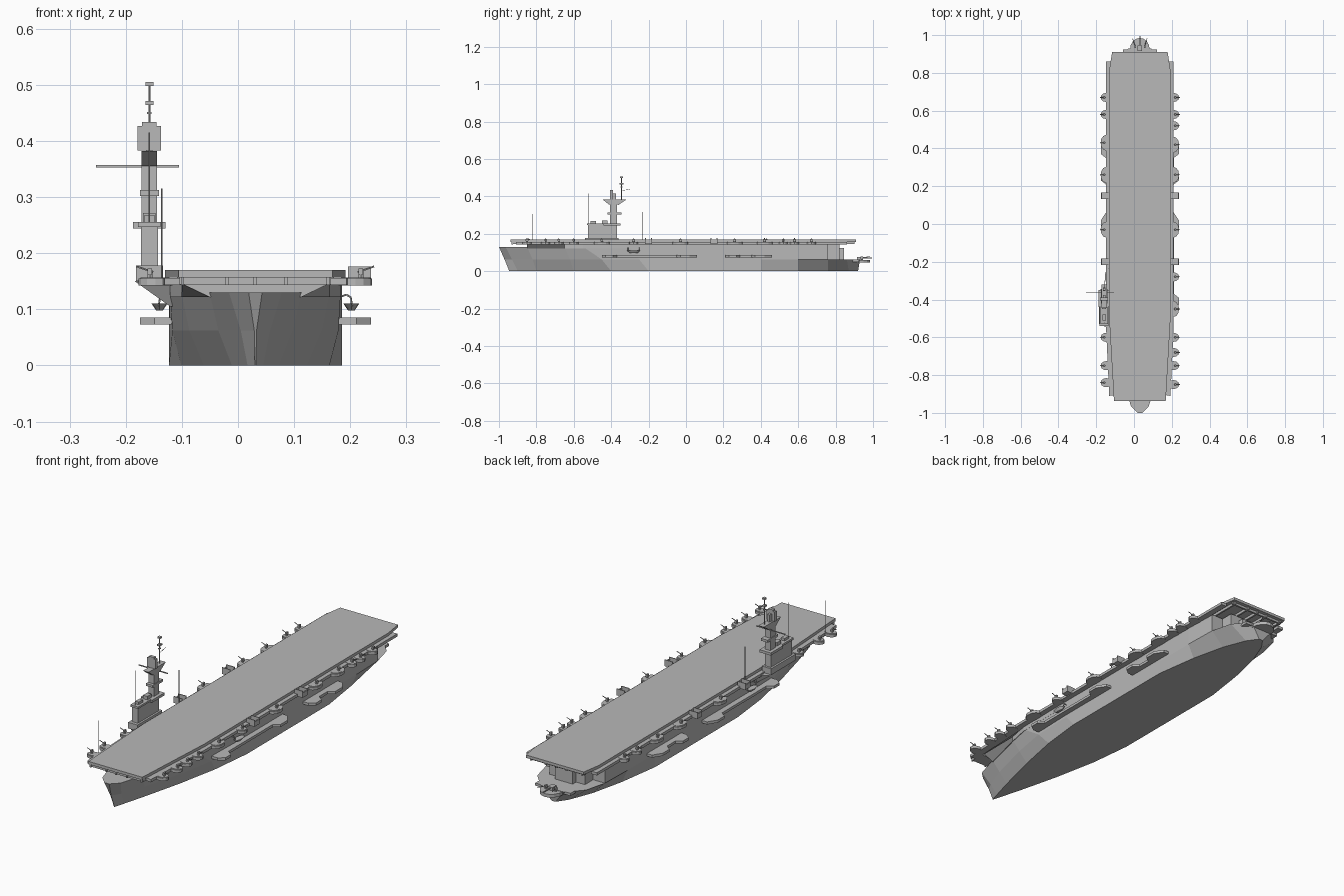
import bpy, bmesh, math
from mathutils import Vector, Matrix

cube = bpy.data.objects.get("Cube")
if cube:
    bpy.data.objects.remove(cube, do_unlink=True)

CENTRE = 0.031      # centreline of the ship in x
ISLAND = -0.189     # island centre measured from the centreline
grey = bpy.data.materials.new("ship_grey")
grey.use_nodes = True
grey.diffuse_color = (0.48, 0.48, 0.48, 1)
grey.node_tree.nodes["Principled BSDF"].inputs["Base Color"].default_value = (0.48, 0.48, 0.48, 1)


def finish(bm, name):
    bmesh.ops.translate(bm, verts=bm.verts, vec=(CENTRE, 0, 0))
    bmesh.ops.recalc_face_normals(bm, faces=bm.faces)
    mesh = bpy.data.meshes.new(name)
    bm.to_mesh(mesh)
    bm.free()
    mesh.materials.append(grey)
    obj = bpy.data.objects.new(name, mesh)
    bpy.context.collection.objects.link(obj)
    return obj


def loft(bm, rings):
    rows = [[bm.verts.new(p) for p in r] for r in rings]
    for a, b in zip(rows, rows[1:]):
        for i in range(len(a)):
            j = (i + 1) % len(a)
            bm.faces.new((a[i], a[j], b[j], b[i]))
    bm.faces.new(rows[0])
    bm.faces.new(rows[-1])


def prism(bm, outline, low, high):
    loft(bm, [[(x, y, z) for x, y in outline] for z in (low, high)])


def box(bm, x0, x1, y0, y1, z0, z1):
    prism(bm, [(x0, y0), (x1, y0), (x1, y1), (x0, y1)], z0, z1)


def rod(bm, start, end, radius, sides=6):
    a, b = Vector(start), Vector(end)
    turn = (b - a).to_track_quat("Z", "Y").to_matrix().to_4x4()
    bmesh.ops.create_cone(bm, cap_ends=True, segments=sides, radius1=radius, radius2=radius,
                          depth=(b - a).length, matrix=Matrix.Translation((a + b) / 2) @ turn)


def disc(cx, cy, rx, ry, sides=12):
    steps = [2 * math.pi * i / sides for i in range(sides)]
    return [(cx + rx * math.cos(t), cy + ry * math.sin(t)) for t in steps]


def ring(stations, z):
    return [(h, y, z) for y, h in stations] + [(-h, y, z) for y, h in reversed(stations)]


def both(stations):
    return [p[:2] for p in ring(stations, 0)]


# Hull: three waterlines, each a list of (y, half width)
keel = [(-.945, .001), (-.9, .014), (-.8, .042), (-.6, .092), (-.4, .132), (-.2, .154),
        (.1, .154), (.4, .154), (.6, .125), (.76, .088), (.87, .045), (.92, .01)]
middle = [(-.97, .002), (-.93, .026), (-.82, .066), (-.62, .118), (-.45, .148), (-.25, .154),
          (.1, .154), (.4, .154), (.6, .154), (.76, .15), (.86, .125), (.93, .06)]
upper = [(-1, .012), (-.965, .047), (-.85, .082), (-.65, .132), (-.55, .152), (-.3, .154),
         (.1, .154), (.4, .154), (.6, .154), (.76, .15)]
bm = bmesh.new()
loft(bm, [ring(keel, 0), ring(middle, .062)])
finish(bm, "lower_hull")
bm = bmesh.new()
loft(bm, [ring(middle[:10], .062), ring(upper, .13)])
finish(bm, "upper_hull")
bm = bmesh.new()
hangar = upper[2:]
loft(bm, [ring(hangar, .122), ring([(y, max(h, .13)) for y, h in hangar], .145)])
finish(bm, "hangar_top")

# Stern house, quarterdeck platform
bm = bmesh.new()
box(bm, -.09, .09, .75, .82, .06, .145)
box(bm, -.045, .045, .81, .845, .06, .125)
finish(bm, "stern_house")
bm = bmesh.new()
box(bm, -.09, .09, .89, .925, .05, .062)
prism(bm, disc(0, .925, .052, .06, 16), .045, .06)
finish(bm, "stern_platform")

# Flight deck with bow apron and stern beams
bm = bmesh.new()
deck = [(-.937, .137), (-.52, .161), (.82, .161), (.91, .147)]
prism(bm, both(deck), .157, .17)
box(bm, -.135, .135, -.928, -.86, .144, .158)
for x in (-.13, -.05, 0, .055, .13):
    box(bm, x - .003, x + .003, -.934, -.925, .143, .16)
    box(bm, x - .004, x + .004, .75, .9, .145, .158)
box(bm, -.14, .14, .885, .893, .146, .158)
finish(bm, "flight_deck")

# Side galleries, open beneath the stern overhang
bm = bmesh.new()
for s in (-1, 1):
    gallery = [(.13, -.905), (.162, -.91), (.179, -.55), (.179, .86), (.15, .86), (.15, -.5)]
    prism(bm, [(s * x, y) for x, y in gallery], .143, .156)
finish(bm, "galleries")


def gun(bm, x, y, z, direction, length):
    d = Vector(direction).normalized()
    rod(bm, (x, y, z), (x, y, z + .014), .005)
    top = Vector((x, y, z + .012))
    rod(bm, top - d * .006, top + d * length, .0018, 5)
    box(bm, x - .004, x + .004, y - .007, y + .007, z + .006, z + .017)


# Gun tubs along the galleries: y positions of small and large tubs
small = {-1: (.58, .67, -.6, -.75, -.84), 1: (.52, .58, .67, -.28, -.6, -.68, -.75, -.85)}
large = {-1: (.43, .26, -.03), 1: (.42, .26, -.03, -.45)}
tubs, guns = bmesh.new(), bmesh.new()
for s in (-1, 1):
    for group, length in ((small[s], .024), (large[s], .042)):
        for y in group:
            prism(tubs, disc(s * .178, y, .03, length), .142, .155)
            prism(tubs, disc(s * .179, y, .026, length * .8), .155, .157)
            gun(guns, s * .188, y, .156, (s, 0, .35), .025)
for x in (-.025, .025):
    gun(guns, x, .94, .06, (x, .08, .01), .045)
box(guns, -.012, .012, .915, .945, .06, .075)
rod(guns, (0, .94, .07), (0, .995, .07), .003)
finish(tubs, "gun_tubs")
finish(guns, "deck_guns")

# Curved side brackets at two stations
bm = bmesh.new()
for s in (-1, 1):
    for y in (-.2, .15):
        box(bm, s * .165, s * .206, y - .018, y + .018, .146, .15)
        for edge in (-.018, .014):
            box(bm, s * .165, s * .206, y + edge, y + edge + .004, .148, .176)
        box(bm, s * .201, s * .206, y - .016, y + .016, .148, .168)
finish(bm, "side_brackets")

# Low hull shelves, wider at their ends
bm = bmesh.new()
for s in (-1, 1):
    for y0, y1 in ((-.45, .06), (.21, .46)):
        shelf = [(.13, y0), (.18, y0), (.206, y0 + .02), (.206, y0 + .06), (.18, y0 + .08),
                 (.18, y1 - .11), (.206, y1 - .09), (.206, y1 - .04), (.18, y1), (.13, y1)]
        prism(bm, [(s * x, y) for x, y in shelf], .073, .085)
finish(bm, "hull_shelves")

# Boats on davits
bm = bmesh.new()
for s in (-1, 1):
    boat = [(disc(s * .171, -.28, .006, .022), .098), (disc(s * .171, -.28, .014, .036), .11)]
    loft(bm, [[(x, y, z) for x, y in pts] for pts, z in boat])
    for y in (-.31, -.25):
        path = [(.152, .122), (.162, .126), (.17, .121), (.172, .106)]
        for a, b in zip(path, path[1:]):
            rod(bm, (s * a[0], y, a[1]), (s * b[0], y, b[1]), .0018, 5)
finish(bm, "boats")

# Island sponson and superstructure
bm = bmesh.new()
loft(bm, [[(-.145, -.53, .105), (-.152, -.53, .105), (-.152, -.34, .105), (-.145, -.34, .105)],
          [(-.145, -.56, .15), (-.215, -.53, .15), (-.215, -.35, .15), (-.145, -.32, .15)]])
finish(bm, "island_sponson")


def block(bm, half, y0, y1, z0, z1):
    box(bm, ISLAND - half, ISLAND + half, y0, y1, z0, z1)


bm = bmesh.new()
block(bm, .024, -.54, -.36, .15, .178)
block(bm, .015, -.525, -.37, .175, .25)
block(bm, .029, -.44, -.35, .244, .256)
block(bm, .02, -.53, -.43, .247, .256)
block(bm, .009, -.51, -.48, .255, .268)
block(bm, .011, -.45, -.42, .255, .272)
finish(bm, "island_base")

bm = bmesh.new()
block(bm, .014, -.405, -.368, .25, .365)
block(bm, .017, -.42, -.345, .302, .313)
low, high = [[(ISLAND + sx * .014, y, z) for sx, y in ((-1, a), (1, a), (1, b), (-1, b))]
             for a, b, z in ((-.41, -.36, .355), (-.445, -.32, .382))]
loft(bm, [low, high])
block(bm, .021, -.405, -.39, .383, .427)
block(bm, .013, -.405, -.39, .427, .434)
block(bm, .006, -.4, -.375, .38, .415)
finish(bm, "island_tower")

# Masts, yard and aerials
bm = bmesh.new()
rod(bm, (ISLAND, -.345, .38), (ISLAND, -.345, .505), .002)
block(bm, .007, -.355, -.335, .464, .471)
block(bm, .007, -.352, -.338, .498, .505)
block(bm, .004, -.35, -.34, .448, .452)
rod(bm, (ISLAND, -.345, .43), (ISLAND, -.3, .438), .001)
box(bm, ISLAND - .095, ISLAND + .053, -.363, -.359, .353, .357)
for x, y, base, top in ((ISLAND, -.522, .17, .415), (-.167, -.82, .15, .305), (-.167, -.235, .15, .315)):
    rod(bm, (x, y, base), (x, y, top), .0015)
finish(bm, "masts")
